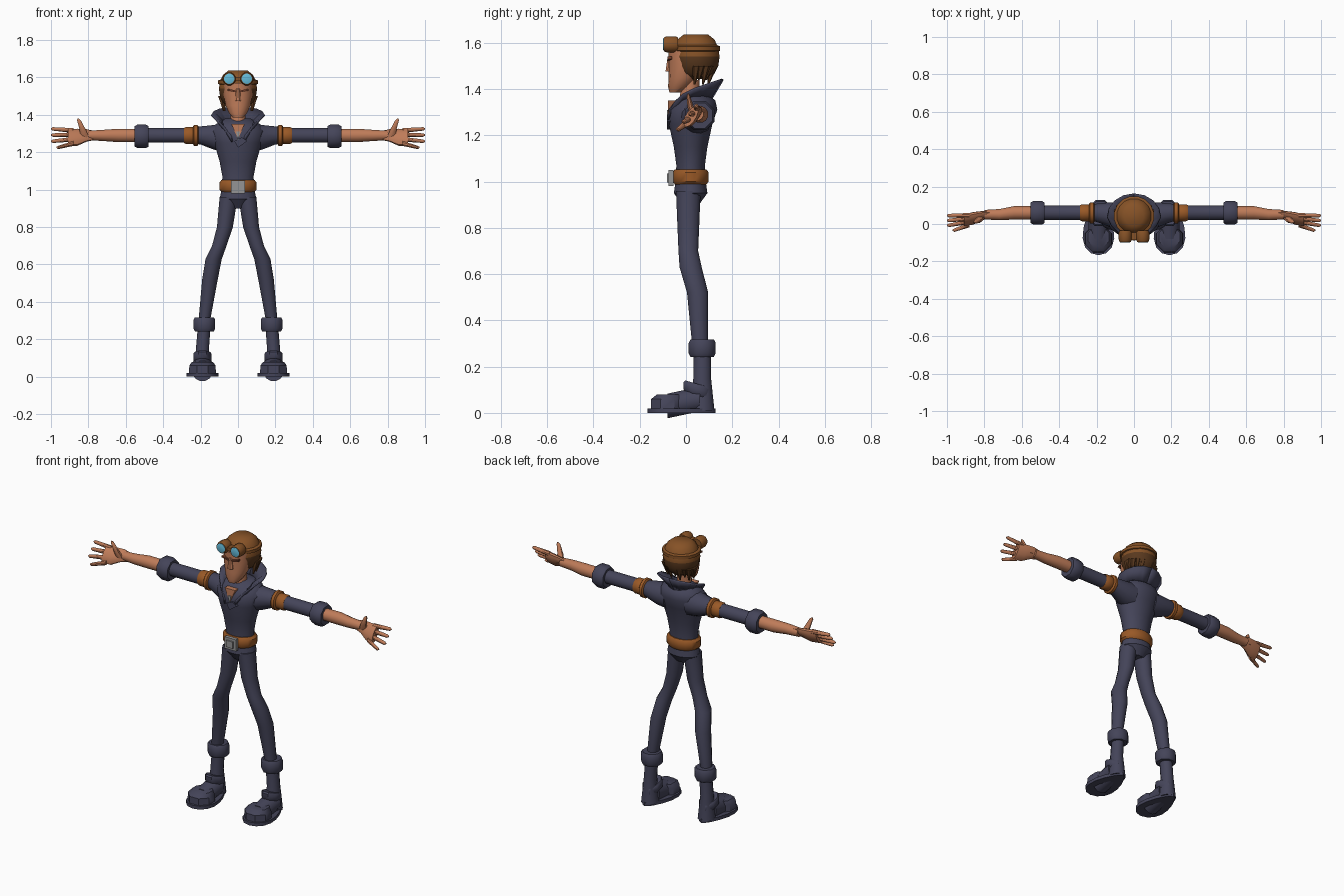
import bpy, bmesh
from math import cos, sin, pi, radians
from mathutils import Matrix, Vector

if "Cube" in bpy.data.objects:
    bpy.data.objects.remove(bpy.data.objects["Cube"], do_unlink=True)


def material(name, *rgb):
    mat = bpy.data.materials.new(name)
    mat.use_nodes = True
    mat.diffuse_color = (*rgb, 1)
    shader = mat.node_tree.nodes["Principled BSDF"]
    shader.inputs["Base Color"].default_value = (*rgb, 1)
    return mat


NAVY = material("navy cloth", .058, .058, .1)
SKIN = material("tan skin", .52, .2, .1)
LEATHER = material("brown leather", .24, .085, .02)
HAIR = material("dark brown hair", .1, .04, .013)
ORANGE = material("orange leather", .32, .1, .02)
METAL = material("grey metal", .3, .3, .3)
LENS = material("blue lens", .13, .5, .7)
BROW = material("brow brown", .17, .05, .025)


def finish(name, bm, mat, mirror):
    """Turn a bmesh into a shaded object, optionally mirrored left to right."""
    bmesh.ops.recalc_face_normals(bm, faces=bm.faces)
    mesh = bpy.data.meshes.new(name)
    bm.to_mesh(mesh)
    bm.free()
    mesh.materials.append(mat)
    mesh.shade_smooth()
    mesh.set_sharp_from_angle(angle=radians(42))
    obj = bpy.data.objects.new(name, mesh)
    bpy.context.collection.objects.link(obj)
    if mirror:
        obj.modifiers.new("mirror", 'MIRROR').use_mirror_merge = False
    return obj


def tube(name, mat, axis, points, flat=1, sides=12, mirror=False, tilt=0):
    """Skin oval rings given as (x, y, z, radius); flat squashes the depth."""
    bm = bmesh.new()
    spin = Matrix.Rotation(radians(tilt), 3, 'X')
    rings = []
    for x, y, z, radius in points:
        ring = []
        for i in range(sides):
            angle = 2 * pi * (i + .5) / sides
            c, s = radius * cos(angle), radius * sin(angle)
            offset = {'x': (0, flat * c, s), 'y': (c, 0, flat * s), 'z': (c, flat * s, 0)}[axis]
            ring.append(bm.verts.new(Vector((x, y, z)) + spin @ Vector(offset)))
        rings.append(ring)
    for low, high in zip(rings, rings[1:]):
        for i in range(sides):
            j = (i + 1) % sides
            bm.faces.new((low[i], low[j], high[j], high[i]))
    bm.faces.new(rings[0])
    bm.faces.new(rings[-1])
    return finish(name, bm, mat, mirror)


def band(name, mat, axis, centre, radius, length, **options):
    """A thick ring with softened rims."""
    along = Vector([length / 2 if letter == axis else 0 for letter in "xyz"])
    points = []
    for step, scale in ((-1, .87), (-.6, 1), (.6, 1), (1, .87)):
        points.append((*(Vector(centre) + along * step), radius * scale))
    return tube(name, mat, axis, points, **options)


def slab(name, mat, centre, size, mirror=False, slope=0):
    """A box, optionally sloped within the front plane."""
    bm = bmesh.new()
    bmesh.ops.create_cube(bm, size=1)
    bmesh.ops.scale(bm, vec=size, verts=bm.verts)
    turn = Matrix.Rotation(radians(slope), 3, 'Y')
    bmesh.ops.rotate(bm, matrix=turn, verts=bm.verts)
    bmesh.ops.translate(bm, vec=centre, verts=bm.verts)
    return finish(name, bm, mat, mirror)


def plate(name, mat, outline, thickness, mirror=False):
    """Extrude a flat outline by a thickness vector."""
    bm = bmesh.new()
    face = bm.faces.new([bm.verts.new(point) for point in outline])
    copied = bmesh.ops.extrude_face_region(bm, geom=[face])["geom"]
    moved = [item for item in copied if isinstance(item, bmesh.types.BMVert)]
    bmesh.ops.translate(bm, vec=thickness, verts=moved)
    return finish(name, bm, mat, mirror)


# Torso, hips and belt
mid = .02
tube("jacket", NAVY, 'z', [
    (0, mid, 1, .09), (0, mid, 1.07, .085), (0, mid, 1.15, .1), (0, mid, 1.25, .13),
    (0, .03, 1.31, .145), (0, .04, 1.35, .12), (0, .04, 1.38, .07)], flat=.74, sides=16)
tube("hips", NAVY, 'z', [
    (0, mid, 1, .09), (0, mid, .95, .1), (0, mid, .9, .05)], flat=.74, sides=16)
band("belt", ORANGE, 'z', (0, mid, 1.02), .102, .066, flat=.78, sides=16)
slab("buckle", METAL, (0, -.065, 1.015), (.075, .02, .07))
slab("buckle_face", METAL, (0, -.075, 1.015), (.045, .016, .04))

# Sleeves, arm straps and cuffs
y, z = .06, 1.29
tube("sleeve", NAVY, 'x', [
    (.07, .04, 1.28, .08), (.13, .05, 1.28, .068), (.2, y, z, .05),
    (.26, y, z, .04), (.5, y, z, .04)], mirror=True)
band("arm_strap", ORANGE, 'x', (.26, y, z), .047, .06, mirror=True)
band("arm_strap_ring", ORANGE, 'x', (.226, y, z), .058, .028, mirror=True)
band("sleeve_cuff", NAVY, 'x', (.515, y, z - .005), .068, .075, sides=8, mirror=True)

# Forearm, palm, fingers and thumb
tube("forearm", SKIN, 'x', [
    (.5, y, z, .036), (.64, y, z, .037), (.72, .05, z, .031), (.8, .05, z, .026)], mirror=True)
tube("palm", SKIN, 'x', [
    (.77, .05, z, .028), (.81, .045, z, .038), (.86, .03, 1.28, .052), (.91, .02, 1.28, .05)],
    flat=.45, mirror=True, tilt=-32)
for i, name in enumerate(("index", "middle", "ring", "little")):
    root = Vector((.88, .046 - .017 * i, 1.316 - .023 * i))
    tip = Vector((.96 if name == "little" else .99, .045 - .026 * i, 1.325 - .033 * i))
    tube(name + "_finger", SKIN, 'x', [
        (*root, .014), (*tip, .01), (*(tip + Vector((.01, 0, 0))), .004)], sides=8, mirror=True)
tube("thumb", SKIN, 'z', [
    (.82, .04, 1.28, .026), (.83, .02, 1.32, .018), (.85, .01, 1.37, .011),
    (.855, .01, 1.38, .004)], flat=.8, sides=8, mirror=True)

# Legs
tube("leg", NAVY, 'z', [
    (.05, .01, .96, .05), (.07, .01, .8, .044), (.1, .01, .7, .04), (.13, .02, .63, .045),
    (.15, .05, .52, .043), (.18, .06, .3, .032)], flat=1.1, mirror=True)

# Boots, with an egg-shaped sole
foot, heel = .19, .07
band("boot_cuff", NAVY, 'z', (foot - .01, heel, .28), .063, .075, sides=8, mirror=True)
tube("boot_shaft", NAVY, 'z', [
    (foot - .01, heel, .28, .035), (foot, heel, .15, .036), (foot, heel, .01, .05)],
    flat=1.1, mirror=True)
band("ankle_strap", NAVY, 'z', (foot, .05, .1), .053, .05, flat=1.3, sides=8, mirror=True, tilt=-16)
tube("boot_toe", NAVY, 'z', [
    (foot, -.08, .01, .078), (foot, -.08, .06, .076), (foot, -.07, .08, .06)],
    sides=8, mirror=True)
tube("boot_instep", NAVY, 'y', [(foot, -.08, .03, .055), (foot, .06, .06, .055)], mirror=True)
sole = []
for i in range(16):
    c, s = cos(pi * i / 8), sin(pi * i / 8)
    sole.append((foot + (.08 - .03 * s) * c, .147 * s - .02, 0))
plate("boot_sole", NAVY, sole, (0, 0, .02), mirror=True)

# Head, neck and face
tube("neck", SKIN, 'z', [(0, .01, 1.3, .045), (0, .02, 1.44, .04)])
tube("head", SKIN, 'z', [
    (0, -.045, 1.385, .028), (0, -.03, 1.41, .05), (0, -.01, 1.45, .068),
    (0, 0, 1.51, .08), (0, 0, 1.57, .08)], flat=.95, sides=14)
tube("nose", SKIN, 'z', [(0, -.07, 1.475, .02), (0, -.07, 1.54, .01)], sides=8)
slab("brow", BROW, (.033, -.07, 1.53), (.045, .02, .01), mirror=True, slope=-12)
slab("mouth", BROW, (0, -.066, 1.437), (.04, .01, .006))

# Rounded hair with a cap coloured by height
dome = []
for step in range(-3, 4):
    bend = step * pi / 8
    dome.append((0, .043, 1.54 + .104 * sin(bend), .104 * cos(bend) ** .7))
hair = tube("hair_and_cap", HAIR, 'z', dome, sides=16)
hair.data.materials.append(LEATHER)
for face in hair.data.polygons:
    face.material_index = int(face.center.z > 1.55)
for i in range(11):
    c, s = cos(radians(21 * i - 15)), sin(radians(21 * i - 15))
    tube("hair_strand", HAIR, 'z', [
        (.09 * c, .06 + .06 * s, 1.5, .02),
        (.08 * c, .05 + .05 * s, 1.42 + .02 * (i % 2), .004)], sides=6)

# Goggles on the front of the cap
eye = Vector((.047, -.065, 1.593))
band("goggle_strap", LEATHER, 'z', (0, .042, 1.575), .108, .03, sides=16)
band("goggle_rim", LEATHER, 'y', eye, .036, .06, mirror=True)
band("goggle_lens", LENS, 'y', eye - Vector((0, .03, 0)), .028, .008, mirror=True)
slab("goggle_bridge", LEATHER, (0, -.065, eye.z), (.04, .04, .02))

# Flared collar, widest at the sides and closing into the front opening
bm = bmesh.new()
edges = []
for i in range(9):
    c, s = cos(pi * (i / 8 - .5)), sin(pi * (i / 8 - .5))
    low = Vector((.07 * c, .01 + .095 * s, 1.36 - .12 * max(0, -s) ** 2))
    high = Vector((.14 * c, .035 + .12 * s, 1.405 + .04 * s))
    high = low.lerp(high, min(1, max(0, 1 + s) ** .5))
    edges.append((bm.verts.new(low), bm.verts.new(high)))
for (a, b), (c, d) in zip(edges[1:], edges[2:]):
    bm.faces.new((a, c, d, b))
collar = finish("collar", bm, NAVY, mirror=True)
collar.modifiers.new("thickness", 'SOLIDIFY').thickness = .01

# Open shirt front and lapel flap
front = -.078
plate("throat", SKIN, [(-.035, front, 1.35), (0, front, 1.27), (.035, front, 1.35)], (0, .03, 0))
front -= .005
plate("zip", METAL, [(-.01, front, 1.31), (0, front, 1.26), (.01, front, 1.31)], (0, .008, 0))
plate("lapel_flap", NAVY, [
    (-.02, front, 1.26), (0, front, 1.225), (.05, front, 1.26), (.02, front, 1.28)], (0, .03, 0))
